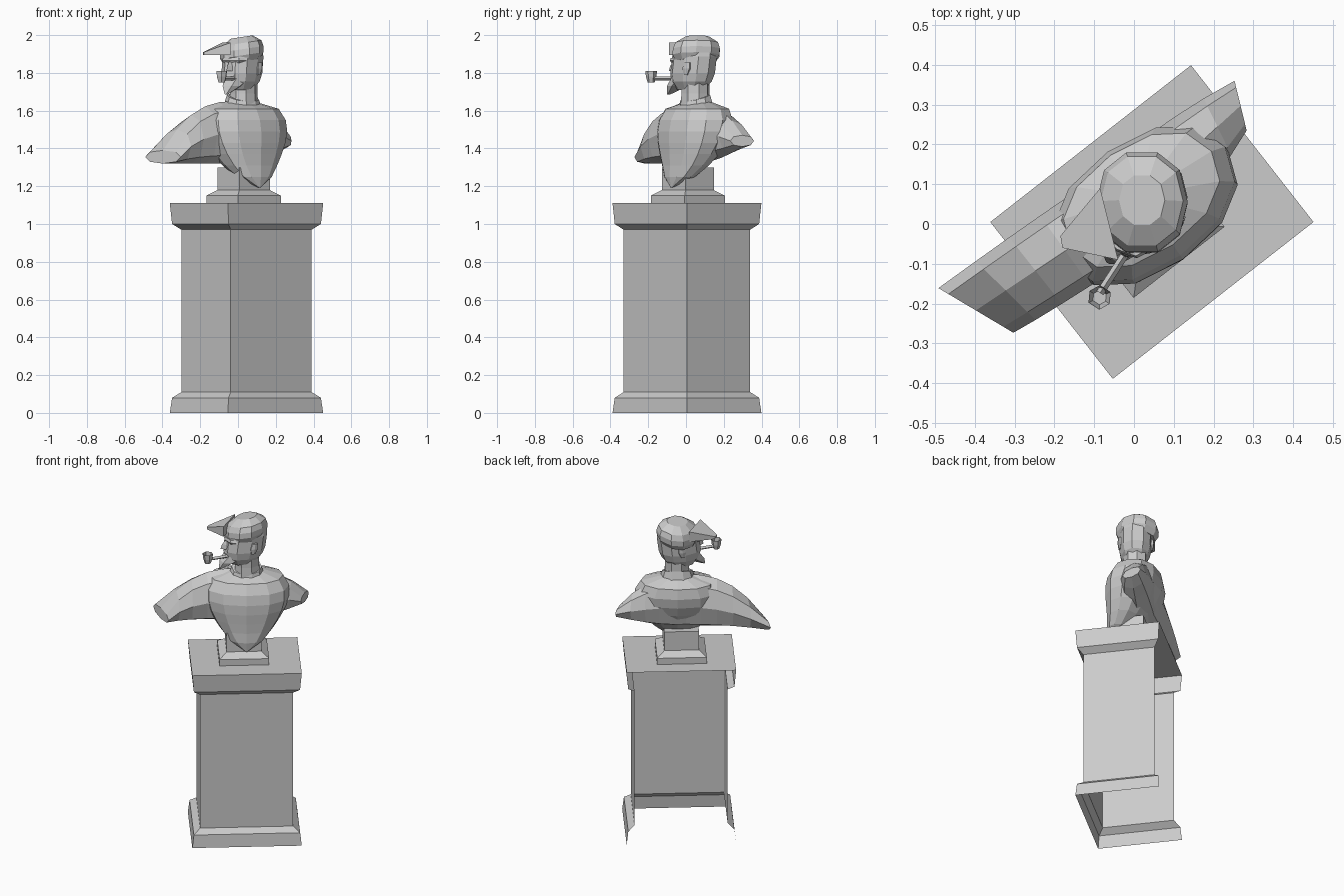
import bpy, bmesh, math
from mathutils import Vector

cube = bpy.data.objects.get("Cube")
if cube:
    bpy.data.objects.remove(cube, do_unlink=True)

stone = bpy.data.materials.new("grey_stone")
stone.use_nodes = True
GREY = (0.6, 0.6, 0.6, 1)
stone.diffuse_color = GREY
stone.node_tree.nodes["Principled BSDF"].inputs["Base Color"].default_value = GREY


def frame(origin_x, origin_y, degrees):
    """Return a map from turned local space (side, forward, height) to world space."""
    angle = math.radians(degrees)
    cosine, sine = math.cos(angle), math.sin(angle)

    def place(side, forward, height):
        return Vector((origin_x + side * cosine + forward * sine,
                       origin_y + side * sine - forward * cosine,
                       height))
    return place


def loft(name, rings, closed=True, start=True, end=True):
    """Skin a list of equal-length point rings, with optional caps."""
    bm = bmesh.new()
    rows = [[bm.verts.new(point) for point in ring] for ring in rings]
    count = len(rows[0])
    for low, high in zip(rows, rows[1:]):
        for i in range(count if closed else count - 1):
            j = (i + 1) % count
            bm.faces.new((low[i], low[j], high[j], high[i]))
    if start:
        bm.faces.new(rows[0][::-1])
    if end:
        bm.faces.new(rows[-1])
    bmesh.ops.recalc_face_normals(bm, faces=bm.faces)
    mesh = bpy.data.meshes.new(name)
    bm.to_mesh(mesh)
    bm.free()
    mesh.materials.append(stone)
    bpy.context.collection.objects.link(bpy.data.objects.new(name, mesh))


def circle(sides):
    """Slightly boxy unit ring."""
    ring = []
    for i in range(sides):
        turn = math.tau * i / sides
        ring.append([math.copysign(abs(part) ** 0.9, part)
                     for part in (math.cos(turn), math.sin(turn))])
    return ring


def pod(name, place, bottom, top, size, scales, sides, side=0, tilt=(0, 0), end=True):
    """Evenly spaced rings along an axis given by (forward, height) at both ends."""
    rings = []
    for i, scale in enumerate(scales):
        forward, height = Vector(bottom).lerp(Vector(top), i / (len(scales) - 1))
        ring = []
        for c, s in circle(sides):
            a, b = size[0] * scale * c, size[1] * scale * s
            ring.append(place(side + a, forward + b, height + tilt[0] * a + tilt[1] * b))
        rings.append(ring)
    loft(name, rings, end=end)


plinth = frame(0.045, 0.005, 38)
foot = frame(0.03, 0.01, 38)
body = frame(0, 0, 35)
head = frame(0.03, 0.05, -33)
cap = frame(0.02, 0.05, 0)


def moulding(name, place, width, depth, profile, **options):
    """Rectangular rings that run from one back corner round to the other."""
    corners = [(-width, -depth), (-width, depth), (width, depth), (width, -depth)]
    loft(name, [[place(a * scale, b * scale, height) for a, b in corners]
                for height, scale in profile], **options)


# Pedestal: a thin moulded shell, open at the back and underneath
moulding("pedestal", plinth, 0.32, 0.25,
         [(0, 1), (0.08, 0.97), (0.11, 0.85), (0.97, 0.85), (1, 0.97), (1.11, 1)],
         closed=False, start=False)
moulding("bust_foot", foot, 0.145, 0.135, [(1.11, 1), (1.15, 1), (1.18, 0.7), (1.3, 0.7)])


def torso(steps):
    """Barrel chest that draws down to a forward point."""
    rings = []
    for i in range(steps + 1):
        t = i / steps
        swell = 0.01 + abs(math.sin(math.pi * t ** 1.8)) ** 0.35
        forward = 0.13 * (1 - t) ** 4 - 0.05 * t * t
        rings.append([body(0.05 + 0.25 * swell * c, forward + 0.16 * swell * s, 1.19 + 0.48 * t)
                      for c, s in circle(12)])
    loft("torso", rings)


def sleeve(name, reach, drop, lift, thin):
    """Shoulder falling to a slanted hem; reach is signed along the shoulders."""
    rings = []
    for i in range(6):
        t = i / 5
        top, low = 1.65 - drop * t ** 2.5, 1.32 + lift * t * t
        middle, half = (top + low) / 2, (top - low) / 2
        depth = 0.11 - thin * t * t
        rings.append([body(reach * (t - t ** 4 * depth * c),
                           depth * c - 0.04 - thin * t, middle + half * s)
                      for c, s in circle(8)])
    loft(name, rings)


torso(8)
sleeve("right_sleeve", -0.45, 0.26, 0, 0.01)
sleeve("left_sleeve", 0.39, 0.18, 0.09, 0.05)

# Neck and its collar, which dips at the chest
pod("neck", head, (0, 1.6), (0, 1.78), (0.07, 0.075), (1.1, 1, 1), 8)
pod("collar", body, (-0.025, 1.6), (-0.025, 1.67), (0.11, 0.09), (1, 0.9, 0.8), 10,
    side=0.05, tilt=(0, -0.3))

# Head and face
pod("head", head, (0.03, 1.71), (0, 1.93), (0.095, 0.125), (0.6, 0.9, 1, 1, 1, 0.9), 10)
pod("beard", head, (0.17, 1.685), (0.06, 1.775), (0.075, 0.075), (0.1, 0.7, 1), 6)
pod("nose", head, (0.13, 1.81), (0.12, 1.865), (0.02, 0.038), (1, 0.9, 0.4), 4)
pod("moustache", head, (0.1, 1.78), (0.1, 1.81), (0.055, 0.045), (1, 0.9, 0.6), 6)
pod("brow", head, (0.09, 1.85), (0.09, 1.88), (0.075, 0.05), (0.8, 1, 0.9), 8)
for name, sign in (("left_ear", 1), ("right_ear", -1)):
    pod(name, head, (0, 1.79), (-0.01, 1.855), (0.012, 0.025), (0.5, 1, 0.8), 6,
        side=sign * 0.095)

# Cap, with a brim drooping to the right of the face
pod("cap", cap, (0, 1.86), (-0.01, 1.99), (0.115, 0.13), (0.85, 1, 1, 0.9, 0.5), 10,
    tilt=(0.15, 0))


def blade(front, back, low, high):
    """Upright cross-section of the brim between two plan points."""
    return [(*front, low), (*back, low), (*back, high), (*front, high)]


loft("cap_brim", [blade((-0.04, -0.09), (-0.085, 0.09), 1.895, 1.96),
                  blade((-0.18, -0.06), (-0.185, -0.03), 1.895, 1.91)])

# Pipe
loft("pipe_stem", [[head(0.025 + 0.01 * c, forward, 1.77 + 0.01 * s) for c, s in circle(4)]
                   for forward in (0.1, 0.25)])
pod("pipe_bowl", head, (0.26, 1.75), (0.26, 1.81), (0.03, 0.03), (0.6, 0.9, 1), 6,
    side=0.03, end=False)
